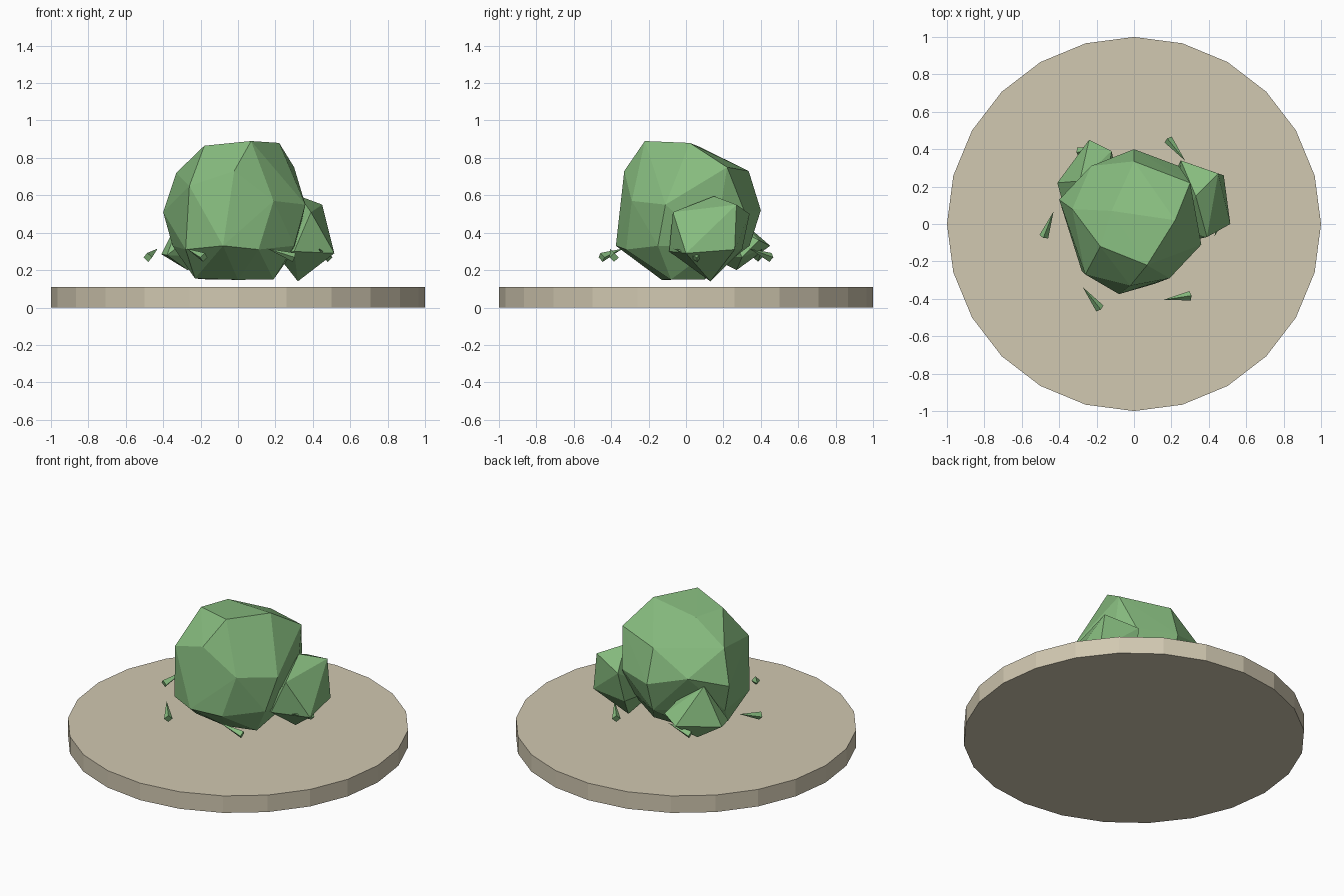
import bpy, bmesh
from math import cos, sin, radians
from mathutils import Vector

cube = bpy.data.objects.get("Cube")
if cube:
    bpy.data.objects.remove(cube, do_unlink=True)


def make_material(name, rgb):
    mat = bpy.data.materials.new(name)
    mat.use_nodes = True
    color = (*rgb, 1)
    mat.diffuse_color = color
    mat.node_tree.nodes["Principled BSDF"].inputs["Base Color"].default_value = color
    return mat


sand = make_material("pale sand", (0.64, 0.58, 0.44))
green = make_material("leaf green", (0.24, 0.5, 0.21))


def finish(bm, name, mat):
    bmesh.ops.recalc_face_normals(bm, faces=bm.faces)
    mesh = bpy.data.meshes.new(name)
    bm.to_mesh(mesh)
    bm.free()
    mesh.materials.append(mat)
    obj = bpy.data.objects.new(name, mesh)
    bpy.context.collection.objects.link(obj)
    return obj


def boulder(name, corners):
    """Faceted stone wrapped tightly around its corner points."""
    bm = bmesh.new()
    for corner in corners:
        bm.verts.new(corner)
    bmesh.ops.convex_hull(bm, input=bm.verts[:])
    loose = [v for v in bm.verts if not v.link_faces]
    bmesh.ops.delete(bm, geom=loose, context='VERTS')
    return finish(bm, name, green)


def shard(name, base, tip):
    """Thin four-sided spike from base to tip."""
    axis = tip - base
    bm = bmesh.new()
    bmesh.ops.create_cone(bm, cap_ends=True, segments=4, radius1=0.025,
                          radius2=0, depth=axis.length)
    bmesh.ops.rotate(bm, verts=bm.verts, matrix=axis.to_track_quat('Z', 'Y').to_matrix())
    bmesh.ops.translate(bm, verts=bm.verts, vec=(base + tip) / 2)
    return finish(bm, name, green)


# Round base plate
bm = bmesh.new()
bmesh.ops.create_cone(bm, cap_ends=True, segments=24, radius1=1, radius2=1, depth=0.11)
bmesh.ops.translate(bm, verts=bm.verts, vec=(0, 0, 0.055))
finish(bm, "base_disc", sand)

# Large central boulder: crown, shoulders, waist, skirt, underside
boulder("main_boulder", [
    (0.07, -0.22, 0.89), (-0.18, -0.12, 0.865), (0.22, 0.02, 0.88), (-0.12, 0.07, 0.86),
    (0.3, 0.22, 0.75), (0, 0.335, 0.73), (-0.33, 0.08, 0.72), (-0.26, -0.27, 0.65),
    (-0.02, -0.33, 0.73),
    (-0.4, 0.13, 0.51), (0, 0.4, 0.52), (0.36, -0.11, 0.55), (0.19, -0.29, 0.57),
    (-0.23, 0.31, 0.58), (0.24, 0.31, 0.52),
    (-0.28, -0.25, 0.31), (-0.08, -0.375, 0.33), (0.11, -0.32, 0.31), (0.3, -0.15, 0.33),
    (-0.35, 0.1, 0.33), (0, 0.34, 0.33), (0.31, 0.15, 0.32),
    (-0.23, -0.1, 0.155), (0, -0.13, 0.148), (0.19, -0.08, 0.15),
    (0.16, 0.1, 0.15), (-0.16, 0.1, 0.15),
])

# Smaller boulders leaning on it
boulder("side_boulder", [
    (0.45, 0.27, 0.55), (0.39, -0.07, 0.51), (0.515, 0, 0.29), (0.48, 0.26, 0.31),
    (0.25, 0.34, 0.5), (0.32, 0.13, 0.14), (0.33, 0.15, 0.595), (0.21, -0.02, 0.28),
    (0.3, -0.09, 0.3), (0.23, 0.3, 0.31),
])
boulder("back_boulder", [
    (-0.24, 0.45, 0.33), (-0.41, 0.22, 0.285), (-0.38, 0.11, 0.28), (-0.29, 0.23, 0.52),
    (-0.12, 0.39, 0.36), (-0.27, 0.27, 0.2), (-0.1, 0.3, 0.27), (-0.15, 0.2, 0.45),
])

# Ring of shards circling the boulders
for i in range(6):
    start, end = radians(60 * i + 8), radians(60 * i - 9)
    shard(f"shard_{i + 1}",
          Vector((0.487 * cos(start), 0.487 * sin(start), 0.268)),
          Vector((0.435 * cos(end), 0.435 * sin(end), 0.315)))
